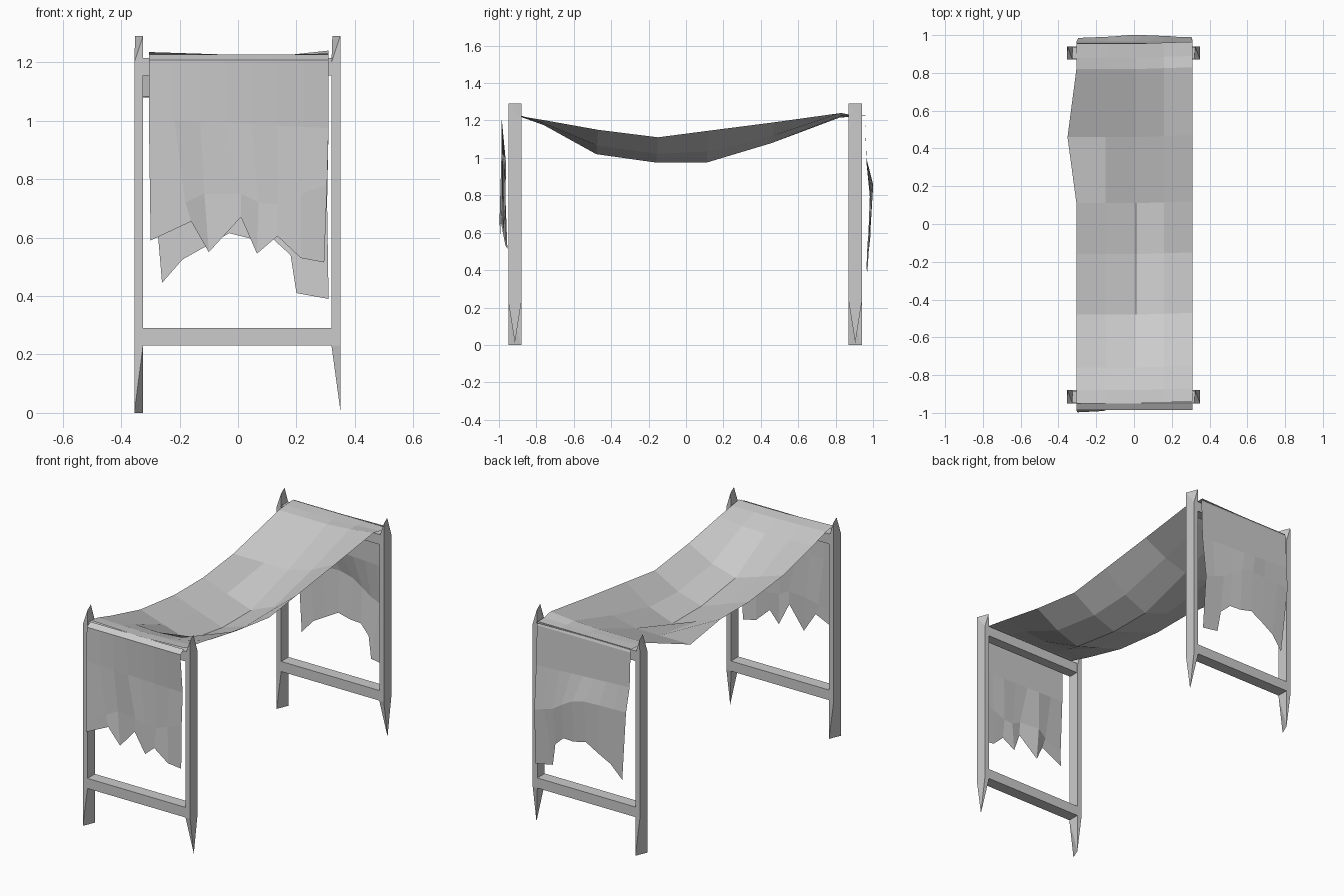
import bpy, bmesh


def finish(bm, name):
    bmesh.ops.recalc_face_normals(bm, faces=bm.faces)
    mesh = bpy.data.meshes.new(name)
    bm.to_mesh(mesh)
    bm.free()
    ob = bpy.data.objects.new(name, mesh)
    bpy.context.collection.objects.link(ob)
    return ob


def hull(name, points):
    bm = bmesh.new()
    verts = [bm.verts.new(p) for p in points]
    bmesh.ops.convex_hull(bm, input=verts)
    return finish(bm, name)


def box(name, x0, x1, y0, y1, z0, z1):
    return hull(name, [(x, y, z) for x in (x0, x1) for y in (y0, y1) for z in (z0, z1)])


def sheet(name, rows):
    """Open cloth sheet through equally long rows of points."""
    bm = bmesh.new()
    grid = [[bm.verts.new(p) for p in row] for row in rows]
    for a, b in zip(grid, grid[1:]):
        for i in range(len(a) - 1):
            bm.faces.new((a[i], a[i + 1], b[i + 1], b[i]))
    return finish(bm, name)


# End frames: rough hewn posts with chiselled ends, plus two rails each
for end, y0, y1 in (("front", -0.95, -0.88), ("back", 0.87, 0.94)):
    for side, x0, x1 in (("left", -0.355, -0.325), ("right", 0.32, 0.35)):
        pts = [(x, y, z) for x in (x0, x1) for y in (y0, y1) for z in (0.23, 1.2)]
        pts += [(x0 + 0.003, y1, 1.29), (x1, y0, 1.29)]
        if side == "left":
            pts += [(x0, y0, 0), (x1, y1, 0)]
        else:
            pts += [(x1, (y0 + y1) / 2, 0.01)]
        hull(f"{end}_{side}_post", pts)
    box(f"{end}_lower_rail", -0.33, 0.325, y0, y1, 0.23, 0.29)
    box(f"{end}_upper_rail", -0.33, 0.325, y0 + 0.005, y1 - 0.005, 1.155, 1.215)

# Sagging hammock bed: y, left edge, centre and right edge heights
stations = [(-0.95, 1.235, 1.225, 1.23), (-0.88, 1.225, 1.218, 1.22),
            (-0.76, 1.19, 1.175, 1.20), (-0.48, 1.12, 1.02, 1.15),
            (-0.16, 1.085, 0.975, 1.11), (0.11, 1.085, 0.975, 1.145),
            (0.46, 1.08, 1.08, 1.19), (0.82, 1.215, 1.215, 1.24),
            (0.88, 1.222, 1.22, 1.228), (0.955, 1.225, 1.225, 1.225)]
bed = []
for y, left, mid, right in stations:
    bulge = 0.047 if y == 0.46 else 0
    bed.append([(-0.305 - bulge, y, left),
                (-0.15, y, left * 0.5 + mid * 0.5),
                (0.01, y, mid),
                (0.16, y + 0.005, right * 0.35 + mid * 0.65),
                (0.31, y + 0.01, right)])
sheet("hammock_bed", bed)


# Ragged hanging ends: fold and hem rows (x, z, depth) follow the torn outline
def drape(name, sign, hem, folds, depths):
    n = len(hem) - 1
    xs = [-0.305 + 0.615 * i / n for i in range(n + 1)]
    rows = [[(x, sign * 0.95, 1.227) for x in xs],
            [(x, sign * depths[0], 1.208) for x in xs],
            [(x, sign * (depths[1] - depths[2] * x), 0.99 - 0.05 * x) for x in xs]]
    for row in (folds, hem):
        rows.append([(x, sign * y, z) for x, z, y in row])
    sheet(name, rows)


drape("front_drape", -1,
      [(-0.30, 0.59, 0.993), (-0.16, 0.655, 0.99), (-0.10, 0.55, 0.965), (0.01, 0.67, 0.985),
       (0.065, 0.545, 0.965), (0.135, 0.605, 0.98), (0.215, 0.53, 0.965), (0.295, 0.515, 0.955)],
      [(-0.30, 0.66, 0.997), (-0.18, 0.72, 0.985), (-0.115, 0.75, 0.965), (0.01, 0.75, 0.98),
       (0.07, 0.72, 0.975), (0.135, 0.715, 0.965), (0.215, 0.75, 0.968), (0.305, 0.78, 0.965)],
      (0.985, 0.975, 0.04))
drape("back_drape", 1,
      [(-0.26, 0.445, 0.97), (-0.19, 0.525, 0.98), (-0.11, 0.57, 0.985), (-0.03, 0.615, 0.985),
       (0.05, 0.595, 0.985), (0.12, 0.595, 0.98), (0.18, 0.54, 0.97), (0.20, 0.41, 0.965),
       (0.31, 0.39, 0.97)],
      [(-0.295, 0.86, 0.985), (-0.22, 0.86, 0.988), (-0.12, 0.86, 0.992), (-0.03, 0.86, 1.0),
       (0.05, 0.84, 1.0), (0.12, 0.80, 0.997), (0.18, 0.76, 0.995), (0.24, 0.74, 0.99),
       (0.305, 0.72, 0.99)],
      (0.957, 0.965, 0))
